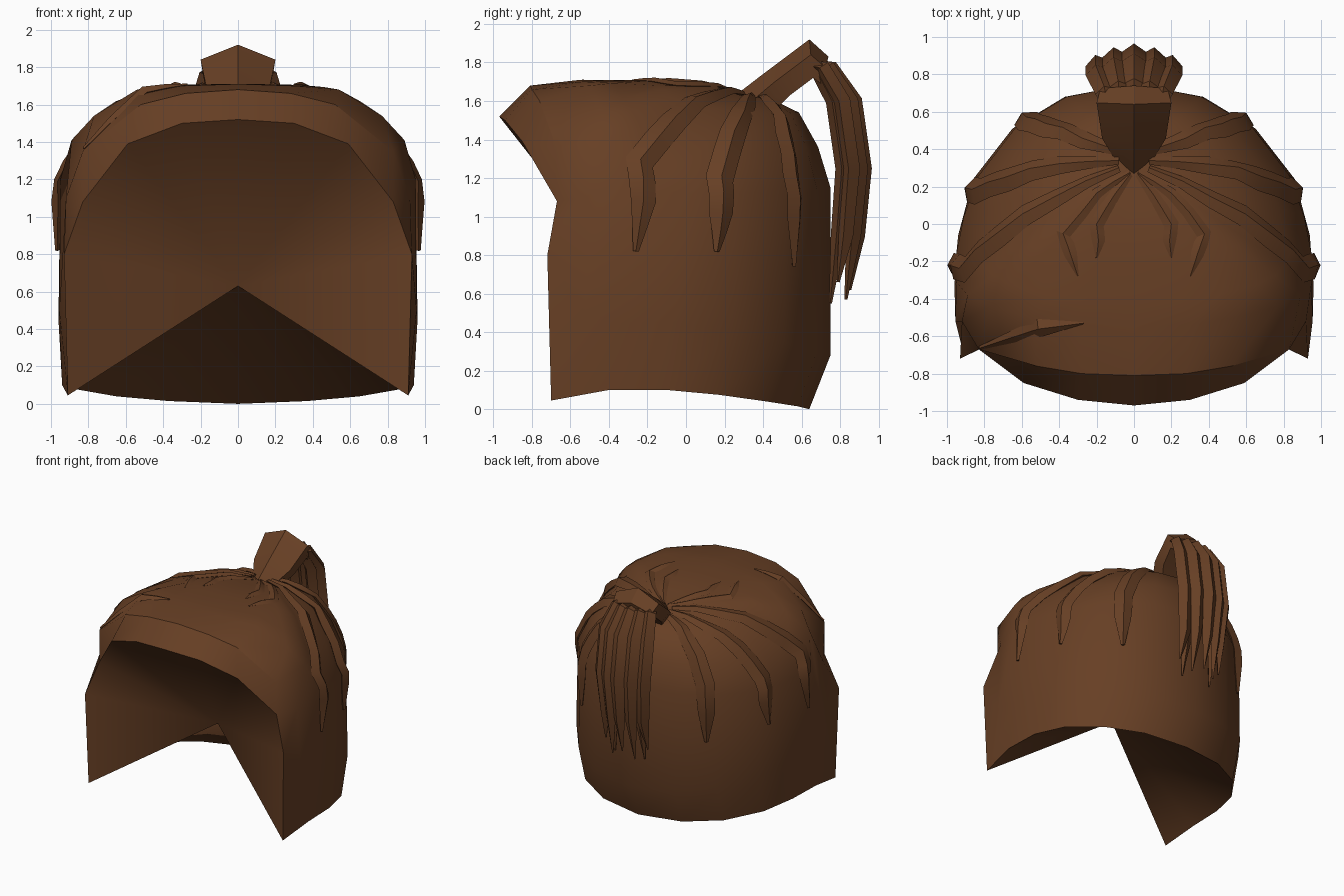
import bpy, bmesh, math
from mathutils import Vector
from mathutils.bvhtree import BVHTree

if "Cube" in bpy.data.objects:
    bpy.data.objects.remove(bpy.data.objects["Cube"])

brown = bpy.data.materials.new("brown_hair")
brown.diffuse_color = (0.135, 0.050, 0.018, 1)
brown.use_nodes = True
brown.node_tree.nodes["Principled BSDF"].inputs["Base Color"].default_value = brown.diffuse_color


def finish(bm, name, angle):
    bmesh.ops.recalc_face_normals(bm, faces=bm.faces)
    mesh = bpy.data.meshes.new(name)
    bm.to_mesh(mesh)
    mesh.materials.append(brown)
    ob = bpy.data.objects.new(name, mesh)
    bpy.context.collection.objects.link(ob)
    bpy.ops.object.select_all(action='DESELECT')
    ob.select_set(True)
    bpy.context.view_layer.objects.active = ob
    bpy.ops.object.shade_smooth_by_angle(angle=math.radians(angle))
    return ob


# Hair cap: half rings running from the front centre round to the back centre
RIM = [(0, -.97, 1.52), (.3, -.94, 1.5), (.59, -.85, 1.39), (.83, -.67, 1.08),
       (.93, -.72, .8), (.91, -.70, .045), (.94, -.4, .1), (.93, -.1, .1),
       (.85, .17, .075), (.65, .42, .04), (.37, .58, .015), (0, .64, 0)]
MID = [(0, -.81, 1.68), (.28, -.80, 1.66), (.52, -.76, 1.60), (.83, -.67, 1.35),
       (.92, -.52, 1.1), (.955, -.52, .5), (.96, -.33, .45), (.94, -.06, .45),
       (.86, .24, .4), (.65, .51, .35), (.37, .68, .3), (0, .75, .28)]
TOP = [(0, -.55, 1.71), (.3, -.54, 1.70), (.54, -.50, 1.68), (.77, -.44, 1.54),
       (.89, -.38, 1.41), (.95, -.31, 1.2), (.95, -.16, 1.13), (.91, .04, 1.12),
       (.83, .26, 1.12), (.63, .52, 1.13), (.36, .68, 1.14), (0, .75, 1.15)]
PEAK = [1.71, 1.71, 1.71, 1.71, 1.71, 1.70, 1.68, 1.65, 1.63, 1.62, 1.62, 1.62]
CROWN = Vector((0, .32, 1.62))


def inner_ring(f, dip=0):
    out = []
    for (x, y, z), peak in zip(TOP, PEAK):
        top = peak + (z - peak) * f ** 3.7
        out.append((x * f, CROWN.y + (y - CROWN.y) * f, top + (CROWN.z - top) * dip))
    return out


def full(ring):
    return ring + [(-x, y, z) for x, y, z in ring[-2:0:-1]]


bm = bmesh.new()
rings = [[bm.verts.new(p) for p in full(r)]
         for r in (RIM, MID, TOP, inner_ring(.85), inner_ring(.62), inner_ring(.25, .3))]
n = len(rings[0])
for a, b in zip(rings, rings[1:]):
    for i in range(n):
        j = (i + 1) % n
        bm.faces.new((a[i], a[j], b[j], b[i]))
# Close the crown, and the inside as a fan to a central point
for ring, centre in ((rings[-1], CROWN), (rings[0], (0, -.27, .63))):
    c = bm.verts.new(centre)
    for i in range(n):
        bm.faces.new((ring[i], ring[(i + 1) % n], c))
# Crisp crease along the brow
for i in range(-3, 3):
    bm.edges.get((rings[1][i], rings[1][i + 1])).smooth = False
bmesh.ops.recalc_face_normals(bm, faces=bm.faces)
surface = BVHTree.FromBMesh(bm)
finish(bm, "hair_cap", 46)
bm.free()


# Pointed lock with a diamond cross-section along a path
def lock(bm, path, normals, width, height):
    prev = None
    last = len(path) - 1
    for i, (p, nrm) in enumerate(zip(path, normals)):
        t = (path[min(i + 1, last)] - path[max(i - 1, 0)]).normalized()
        side = t.cross(nrm).normalized()
        out = side.cross(t).normalized()
        w, h = width[i] / 2, height * min(1, width[i] / max(width) + .1)
        cur = [bm.verts.new(p + v) for v in (side * w, out * h, -side * w, -out * h)]
        if prev:
            for k in range(4):
                m = (k + 1) % 4
                bm.faces.new((prev[k], prev[m], cur[m], cur[k]))
        else:
            bm.faces.new(cur)
        prev = cur
    bm.faces.new(prev)


# Lock that hugs the cap surface, with extra points between the given ones
def cap_lock(bm, points, width, height, offset):
    pts = [Vector(p) for p in points]
    dense, wide = [pts[0]], [width[0]]
    for i in range(1, len(pts)):
        dense += [(pts[i - 1] + pts[i]) / 2, pts[i]]
        wide += [(width[i - 1] + width[i]) / 2, width[i]]
    path, normals = [], []
    for p in dense:
        loc, nrm, _, _ = surface.find_nearest(p)
        path.append(loc + nrm * offset)
        normals.append(nrm)
    lock(bm, path, normals, wide, height)


# Long locks gathered over the sides and back, short ones on top
SIDE_LOCKS = [
    [(.08, .3, 1.65), (.42, .14, 1.64), (.72, -.06, 1.5), (.92, -.24, 1.29), (.96, -.22, 1.08), (.96, -.26, .82)],
    [(.08, .34, 1.65), (.4, .32, 1.6), (.7, .26, 1.47), (.88, .19, 1.22), (.92, .2, 1.02), (.92, .17, .82)],
    [(.06, .38, 1.64), (.27, .45, 1.58), (.46, .52, 1.42), (.57, .56, 1.22), (.59, .57, .98), (.59, .57, .74)]]
TOP_LOCKS = [
    [(.02, .28, 1.66), (.2, .18, 1.72), (.38, -.05, 1.72), (.34, -.16, 1.72), (.3, -.28, 1.72)],
    [(.02, .27, 1.66), (.1, .17, 1.72), (.2, -.0, 1.72), (.19, -.09, 1.72), (.2, -.18, 1.72)]]
bm = bmesh.new()
for s in (1, -1):
    for pts in SIDE_LOCKS:
        cap_lock(bm, [(s * x, y, z) for x, y, z in pts],
                 [.04, .10, .14, .15, .13, .03], .036, .012)
    for pts in TOP_LOCKS:
        cap_lock(bm, [(s * x, y, z) for x, y, z in pts],
                 [.03, .06, .08, .07, .01], .018, .003)
# Single folded lock on the left of the brow
cap_lock(bm, [(-.82, -.66, 1.36), (-.5, -.55, 1.66), (-.27, -.53, 1.71)],
         [.02, .10, .01], .025, .006)
finish(bm, "cap_locks", 25)
bm.free()

# Ponytail base: flattened tube rising backwards from the crown
bm = bmesh.new()
prev = None
for y_top, z_top, y_low, z_low, w in ((.27, 1.64, .45, 1.54, .10), (.40, 1.74, .54, 1.63, .17),
                                      (.64, 1.92, .66, 1.72, .20), (.74, 1.83, .70, 1.69, .18)):
    top, low = Vector((0, y_top, z_top)), Vector((0, y_low, z_low))
    hi = top.lerp(low, .4)
    cur = [bm.verts.new(v) for v in (
        top, hi + Vector((w, 0, 0)), low + Vector((w * .9, 0, 0)),
        low + Vector((-w * .9, 0, 0)), hi + Vector((-w, 0, 0)))]
    if prev:
        for k in range(5):
            m = (k + 1) % 5
            bm.faces.new((prev[k], prev[m], cur[m], cur[k]))
    else:
        bm.faces.new(cur)
    prev = cur
bm.faces.new(prev)
finish(bm, "ponytail_base", 25)
bm.free()

# Hanging ponytail locks: x position, depth shift, tip height
bm = bmesh.new()
for x, dy, tip in ((0, 0, .62), (.09, -.02, .57), (-.09, -.02, .57), (.17, -.06, .66),
                   (-.17, -.06, .66), (.12, -.10, .55), (-.12, -.10, .55)):
    path = [Vector((x * k, y + dy * d, z)) for k, d, y, z in (
        (.8, .6, .66, 1.79), (.9, .7, .75, 1.77), (1.15, 1, .87, 1.6),
        (1.15, 1, .92, 1.25), (1.05, 1, .89, .9), (1.15, 1, .85, tip))]
    normals = [Vector((x * 1.5, 1, .6 if i < 2 else .1)).normalized() for i in range(6)]
    lock(bm, path, normals, [.06, .11, .13, .13, .10, .01], .045)
finish(bm, "ponytail_locks", 25)
bm.free()
